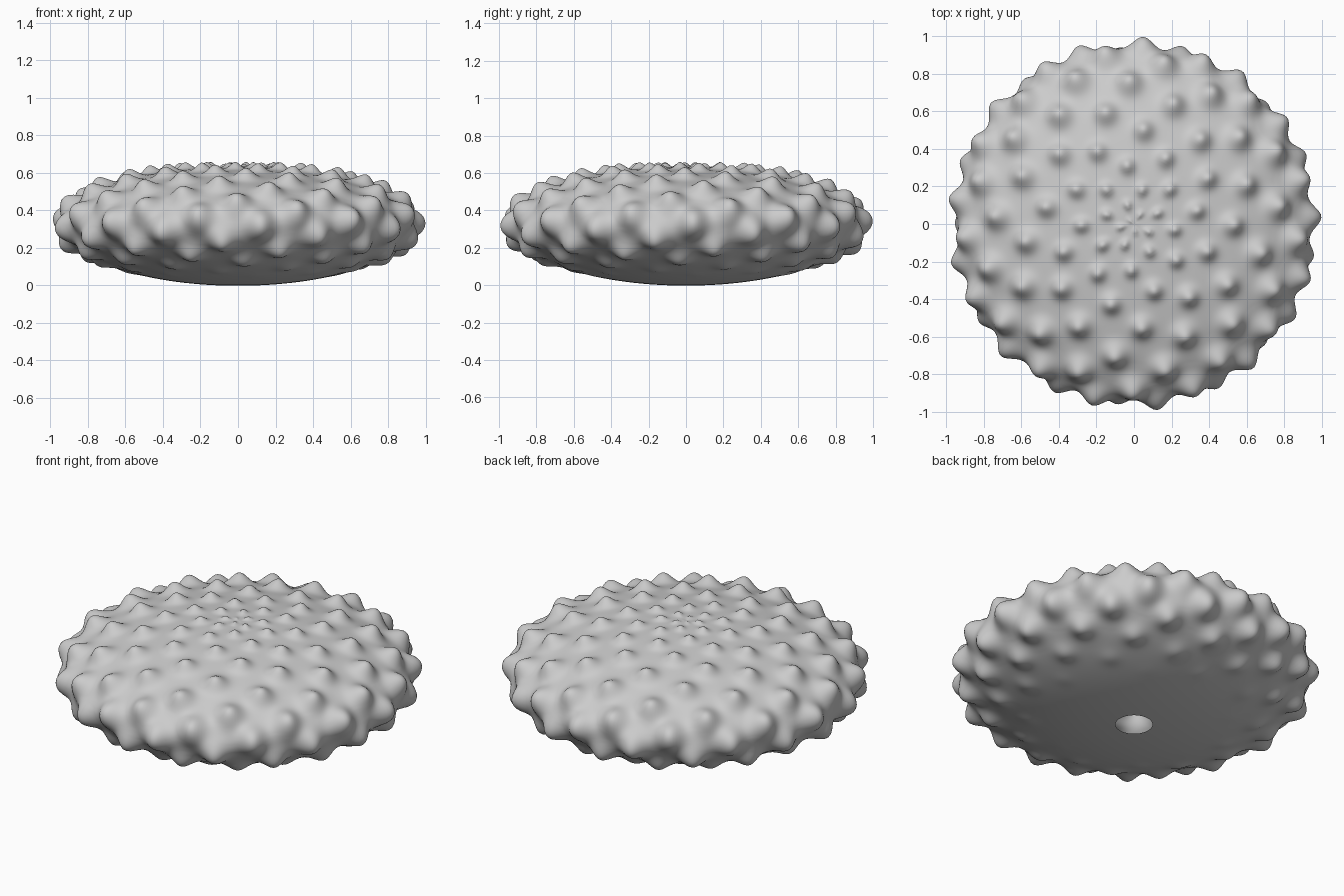
import bpy, bmesh, math
from mathutils import Vector
from mathutils.kdtree import KDTree

if "Cube" in bpy.data.objects:
    bpy.data.objects.remove(bpy.data.objects["Cube"])

A, C_TOP, C_BOTTOM, Z_MID = 0.93, 0.305, 0.33, 0.33
SEGS, RINGS = 360, 170
HOLE_PHI = math.pi - math.asin(0.1 / A)
GOLDEN = math.pi * (3 - math.sqrt(5))


def shell_point(phi, theta):
    c = C_TOP if phi < math.pi / 2 else C_BOTTOM
    return Vector((A * math.sin(phi) * math.cos(theta),
                   A * math.sin(phi) * math.sin(theta),
                   Z_MID + c * math.cos(phi)))


def shell_normal(p):
    c = C_TOP if p.z > Z_MID else C_BOTTOM
    return Vector((p.x / A**2, p.y / A**2, (p.z - Z_MID) / c**2)).normalized()


# Nubs: golden-angle spiral, smaller near the poles and fading underneath
nubs = []
tree = KDTree(175)
for i in range(175):
    phi = math.radians(i + 0.5)
    size = math.sqrt(math.sin(phi))
    t = min(max((math.degrees(phi) - 100) / 52, 0), 1)
    fade = 1 - t * t * (3 - 2 * t)
    tree.insert(shell_point(phi, i * GOLDEN + math.radians(4)), i)
    nubs.append((0.07 * size * fade, 0.048 * size))
tree.balance()


def bumped(p):
    h = 0
    for _, i, d in tree.find_range(p, 0.15):
        height, sigma = nubs[i]
        h += height * math.exp(-0.5 * (d / sigma) ** 2)
    return p + shell_normal(p) * h


# Shell: flattened ball with an open hole at the bottom
bm = bmesh.new()
top = bm.verts.new(bumped(shell_point(0, 0)))
prev = None
for r in range(1, RINGS + 1):
    phi = HOLE_PHI * r / RINGS
    ring = [bm.verts.new(bumped(shell_point(phi, 2 * math.pi * s / SEGS)))
            for s in range(SEGS)]
    for s in range(SEGS):
        n = (s + 1) % SEGS
        if prev:
            bm.faces.new((prev[s], ring[s], ring[n], prev[n]))
        else:
            bm.faces.new((top, ring[s], ring[n]))
    prev = ring
for f in bm.faces:
    f.smooth = True

# Rest the shell on the ground
low = min(v.co.z for v in bm.verts)
for v in bm.verts:
    v.co.z -= low

mesh = bpy.data.meshes.new("bumpy_shell")
bm.to_mesh(mesh)
bm.free()
bpy.context.collection.objects.link(bpy.data.objects.new("bumpy_shell", mesh))
